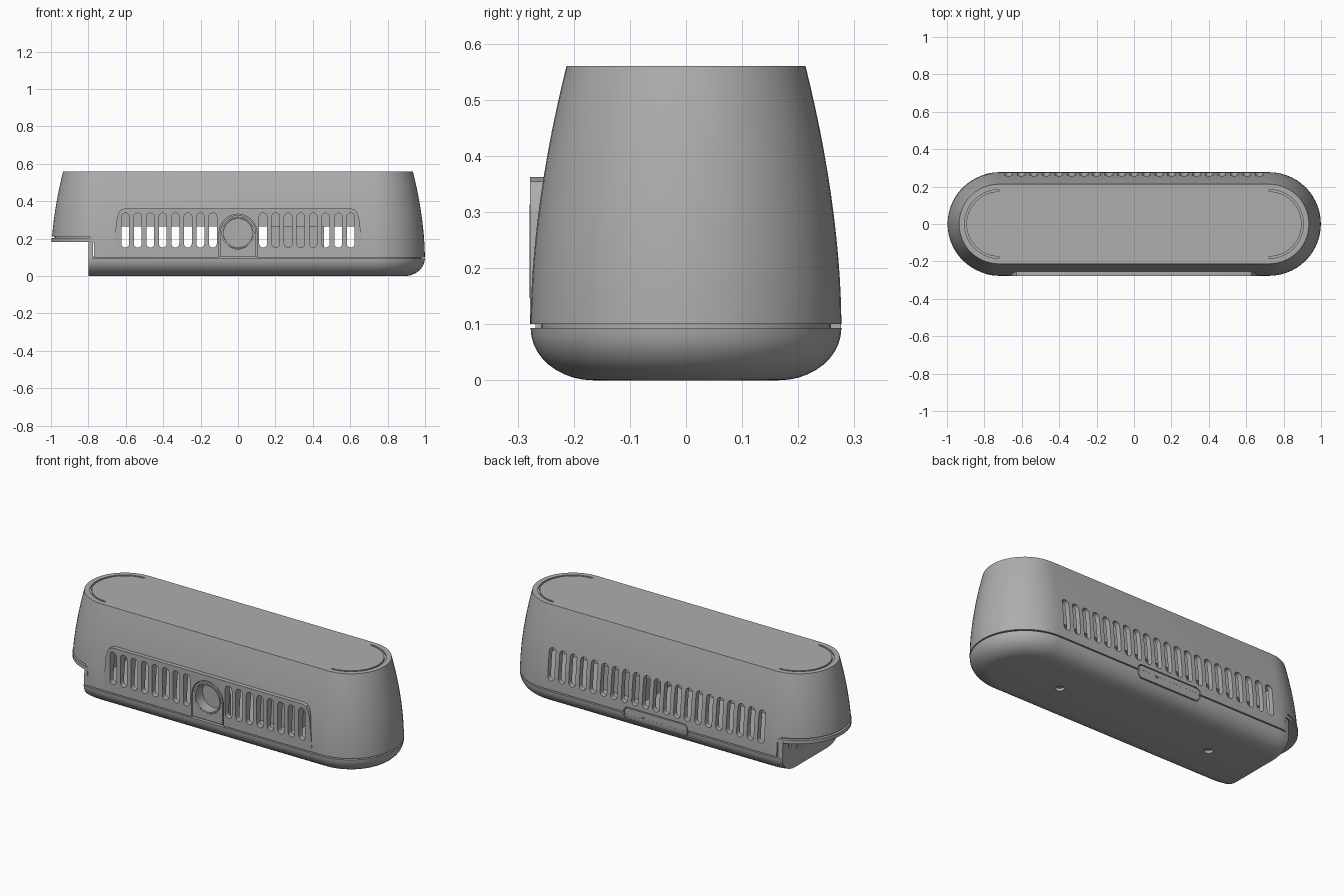
import bpy, bmesh, math

old = bpy.data.objects.get("Cube")
if old:
    bpy.data.objects.remove(old, do_unlink=True)

grey = bpy.data.materials.new("mid grey")
grey.use_nodes = True
GREY = (0.42, 0.42, 0.42, 1)
grey.diffuse_color = GREY
for node in grey.node_tree.nodes:
    if node.type == 'BSDF_PRINCIPLED':
        node.inputs["Base Color"].default_value = GREY

HALF = 0.722      # half length of the straight sides
SEAM = 0.1        # height where the shell starts
TOP = 0.56


def finish(name, bm):
    bmesh.ops.recalc_face_normals(bm, faces=bm.faces[:])
    mesh = bpy.data.meshes.new(name)
    bm.to_mesh(mesh)
    bm.free()
    ob = bpy.data.objects.new(name, mesh)
    bpy.context.collection.objects.link(ob)
    mesh.materials.append(grey)
    return ob


def arc(cx, cy, r, start, end, n=16):
    return [(cx + r * math.cos(math.radians(start + (end - start) * i / n)),
             cy + r * math.sin(math.radians(start + (end - start) * i / n)))
            for i in range(n + 1)]


def stadium(r, n=28):
    return arc(HALF, 0, r, -90, 90, n) + arc(-HALF, 0, r, 90, 270, n)


def capsule(cx, cz, w, h):
    """Upright slot outline."""
    r, d = w / 2, h / 2 - w / 2
    return arc(cx, cz + d, r, 0, 180, 8) + arc(cx, cz - d, r, 180, 360, 8)


def round_rect(cx, cz, w, h, r):
    pts = []
    for k, (sx, sz) in enumerate([(1, 1), (-1, 1), (-1, -1), (1, -1)]):
        pts += arc(cx + sx * (w / 2 - r), cz + sz * (h / 2 - r), r, k * 90, k * 90 + 90, 6)
    return pts


def loft(name, profile):
    """Stack of stadium rings given as (z, radius)."""
    bm = bmesh.new()
    rings = [[bm.verts.new((x, y, z)) for x, y in stadium(r)] for z, r in profile]
    for a, b in zip(rings, rings[1:]):
        for i in range(len(a)):
            j = (i + 1) % len(a)
            bm.faces.new((a[i], a[j], b[j], b[i]))
    bm.faces.new(rings[0])
    bm.faces.new(rings[-1])
    return finish(name, bm)


def prism(name, outlines, lo, hi, axis='y'):
    """Extrude one or more closed outlines along y or z."""
    bm = bmesh.new()
    for pts in outlines:
        def ring(h):
            return [bm.verts.new((u, h, v) if axis == 'y' else (u, v, h)) for u, v in pts]
        a, b = ring(lo), ring(hi)
        bm.faces.new(a)
        bm.faces.new(b)
        for i in range(len(a)):
            j = (i + 1) % len(a)
            bm.faces.new((a[i], a[j], b[j], b[i]))
    return finish(name, bm)


def box(name, x0, x1, y0, y1, z0, z1):
    return prism(name, [[(x0, z0), (x1, z0), (x1, z1), (x0, z1)]], y0, y1)


def combine(ob, other, op='DIFFERENCE', keep=False):
    mod = ob.modifiers.new(op.lower(), 'BOOLEAN')
    mod.operation, mod.object, mod.solver = op, other, 'EXACT'
    bpy.context.view_layer.objects.active = ob
    bpy.ops.object.modifier_apply(modifier=mod.name)
    if not keep:
        bpy.data.objects.remove(other, do_unlink=True)


def shell_radius(z):
    return 0.277 - 0.064 * max(0, (z - SEAM) / (TOP - SEAM)) ** 1.8


# Upper shell with the raised front panel, hollow inside
levels = [SEAM + (TOP - SEAM) * i / 12 for i in range(13)]
shell = loft("upper_shell", [(z, shell_radius(z)) for z in levels])
half_panel = [(0.668, SEAM), (0.65, 0.3), (0.64, 0.335), (0.628, 0.354), (0.605, 0.362)]
panel = prism("panel", [half_panel + [(-x, z) for x, z in reversed(half_panel)]], -0.278, -0.18)
combine(shell, panel, 'UNION')
cavity = [0.05] + levels[:-1]
combine(shell, loft("cavity", [(z, shell_radius(z) - 0.03) for z in cavity]))

# Dock notch under the right end
combine(shell, box("notch_high", -1.2, -0.79, -0.5, 0.5, 0, 0.213))
combine(shell, box("notch_low", -1.2, -0.77, -0.5, 0.5, 0, 0.18))

# Vent slots, front and back
STEP = 0.067
front = [capsule(s * i * STEP, 0.245, 0.042, 0.185) for s in (-1, 1) for i in range(2, 10)]
back = [capsule(i * STEP, 0.245, 0.042, 0.185) for i in range(-10, 11)]
combine(shell, prism("front_slots", front, -0.4, -0.15))
combine(shell, prism("back_slots", back, 0.15, 0.4))

# Curved grooves in the top
for s in (0, 180):
    cx = HALF if s == 0 else -HALF
    ring = arc(cx, 0, 0.184, s - 90, s + 90, 28) + arc(cx, 0, 0.174, s + 90, s - 90, 28)
    combine(shell, prism("top_groove", [ring], TOP - 0.01, TOP + 0.05, 'z'))


# Lens housing and recessed lens
def arch(r, foot):
    return arc(0, 0.23, r, 0, 180, 24) + [(-r, foot), (r, foot)]


combine(shell, prism("arch_pocket", [arch(0.101, 0.05)], -0.4, -0.2))
housing = prism("lens_housing", [arch(0.096, 0.105)], -0.277, -0.2)
combine(housing, prism("lens_bore", [arc(0, 0.23, 0.085, 0, 345, 47)], -0.4, -0.1))
rim = prism("lens_rim", [arc(0, 0.23, 0.083, 0, 352.5, 47)], -0.279, -0.19)
combine(rim, prism("rim_bore", [arc(0, 0.23, 0.076, 0, 352.5, 47)], -0.4, -0.215))

# Rounded base with a stepped seam
curve = [math.radians(90 * i / 10) for i in range(11)]
base = loft("base", [(0.093 * (1 - math.cos(a)), 0.165 + 0.112 * math.sin(a)) for a in curve])
combine(base, box("base_cut", -1.2, -0.8, -0.5, 0.5, -0.1, 0.5))
seam = loft("seam_strip", [(0.088, 0.258), (0.106, 0.258)])
combine(seam, box("seam_cut", -1.2, -0.79, -0.5, 0.5, 0, 0.5))

# Dock wall, ledge and neck at the notch
wall = loft("dock_wall", [(0.09, 0.274), (0.18, 0.271)])
combine(wall, box("wall_span", -0.8, -0.774, -0.5, 0.5, 0, 0.5), 'INTERSECT')
pocket = box("dock_pocket", -0.9, -0.785, -0.13, 0.13, 0.08, 0.25)
combine(wall, pocket)
for y in (-0.19, 0.19):
    combine(wall, box("dock_hole", -0.9, -0.785, y - 0.012, y + 0.012, 0.125, 0.15))
for name, z0, z1, r in (("dock_ledge", 0.183, 0.204, 0.275), ("dock_neck", 0.2, 0.225, 0.258)):
    part = loft(name, [(z0, r), (z1, r)])
    combine(part, box("end_span", -1.2, -0.77, -0.5, 0.5, 0, 0.5), 'INTERSECT')

# Screw holes underneath
for x in (-0.49, 0.49):
    combine(base, prism("screw_hole", [arc(x, 0, 0.024, 0, 345, 23)], -0.1, 0.015, 'z'))

# Back latch: an outlined tab across the seam
outline = prism("latch_outline", [round_rect(0, 0.095, 0.41, 0.076, 0.028)], 0.255, 0.4)
combine(outline, prism("latch_core", [round_rect(0, 0.095, 0.4, 0.066, 0.024)], 0.2, 0.5))
combine(base, outline, keep=True)
combine(shell, outline)
latch = box("latch_fill", -0.198, 0.198, 0.24, 0.2765, 0.088, 0.104)
combine(latch, prism("latch_hole", [arc(0.08, 0.096, 0.007, 0, 330, 11)], 0.26, 0.4))

# Inner parts seen through the vents
box("inner_tray", -0.7, 0.7, -0.16, 0.16, 0.265, 0.4)
box("inner_module", 0.18, 0.46, -0.12, 0.12, 0.09, 0.27)

# Smooth curved surfaces, keep crisp edges
bpy.ops.object.select_all(action='DESELECT')
for ob in bpy.context.collection.objects:
    if ob.type == 'MESH' and ob.data.materials and ob.data.materials[0] == grey:
        ob.select_set(True)
        bpy.context.view_layer.objects.active = ob
bpy.ops.object.shade_smooth_by_angle(angle=math.radians(30))
